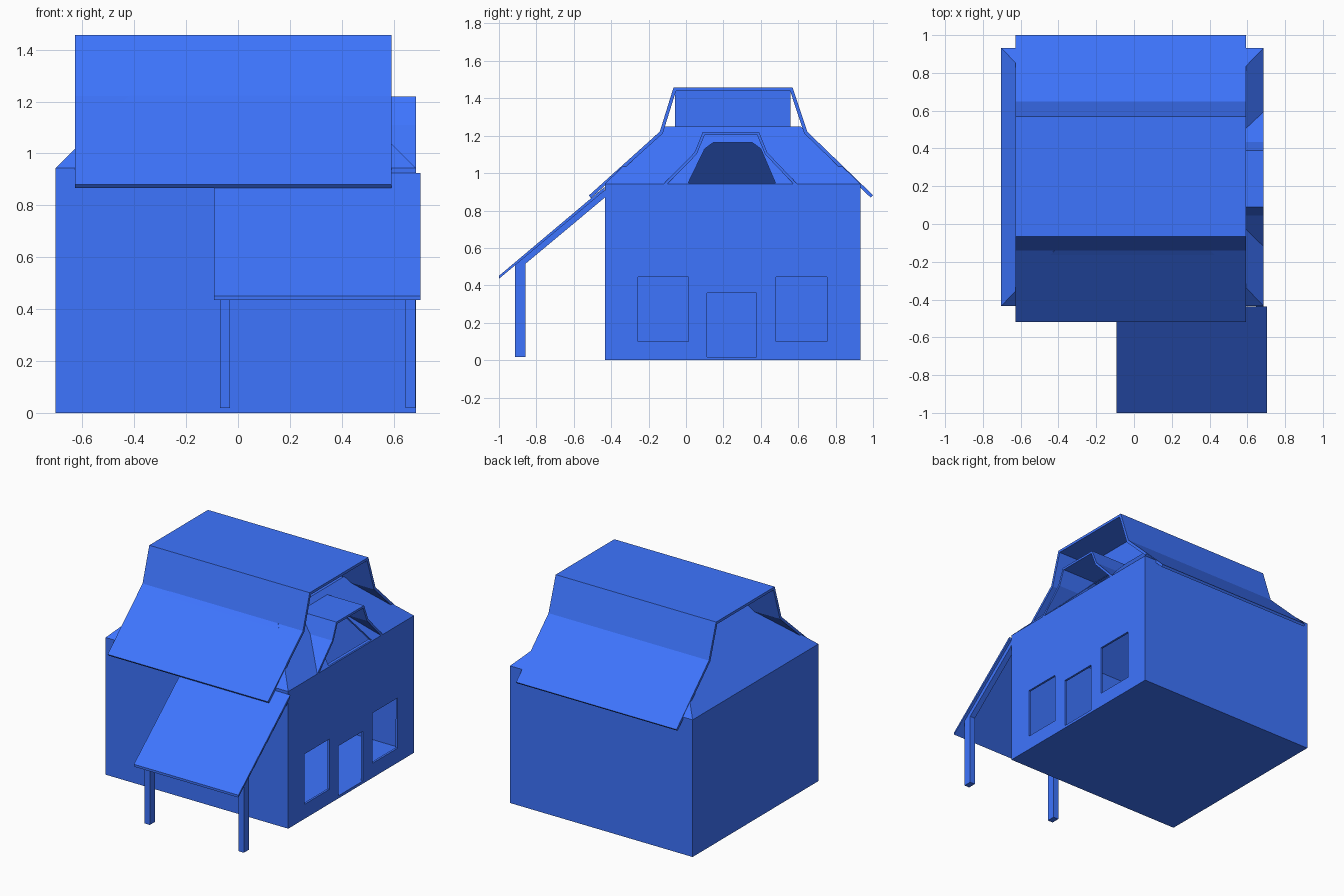
import bpy, bmesh
from mathutils import Vector

if "Cube" in bpy.data.objects:
    bpy.data.objects.remove(bpy.data.objects["Cube"])

# Blue paint shared by every part
blue = bpy.data.materials.new("blue_paint")
blue.diffuse_color = (.048, .178, 1.0, 1.0)
blue.use_nodes = True
blue.node_tree.nodes["Principled BSDF"].inputs["Base Color"].default_value = blue.diffuse_color


def make(name, bm):
    bmesh.ops.recalc_face_normals(bm, faces=bm.faces)
    me = bpy.data.meshes.new(name)
    bm.to_mesh(me)
    bm.free()
    me.materials.append(blue)
    ob = bpy.data.objects.new(name, me)
    bpy.context.collection.objects.link(ob)
    return ob


def loft(bm, rings, cap=True):
    rows = [[bm.verts.new(p) for p in r] for r in rings]
    n = len(rows[0])
    for a, b in zip(rows, rows[1:]):
        for i in range(n):
            j = (i + 1) % n
            bm.faces.new((a[i], a[j], b[j], b[i]))
    if cap:
        bm.faces.new(rows[0][::-1])
        bm.faces.new(rows[-1])


def rect(x0, x1, y0, y1, z):
    return [(x0, y0, z), (x1, y0, z), (x1, y1, z), (x0, y1, z)]


def box(name, x0, x1, y0, y1, z0, z1):
    bm = bmesh.new()
    loft(bm, [rect(x0, x1, y0, y1, z0), rect(x0, x1, y0, y1, z1)])
    return make(name, bm)


def prism(name, yz, back, front):
    """Extrude a y-z outline along x; back maps z to the rear x."""
    bm = bmesh.new()
    loft(bm, [[(back(z), y, z) for y, z in yz], [(front, y, z) for y, z in yz]])
    return make(name, bm)


def strip(pts, t):
    """Closed outline of a bent sheet, thickened to its right-hand side."""
    p = [Vector(q) for q in pts]
    d = [(b - a).normalized() for a, b in zip(p, p[1:])]
    nrm = [Vector((v.y, -v.x)) for v in d]
    inner = []
    for i, q in enumerate(p):
        a, b = nrm[max(i - 1, 0)], nrm[min(i, len(nrm) - 1)]
        m = (a + b).normalized()
        inner.append(q + m * (t / m.dot(a)))
    return [tuple(q) for q in p] + [tuple(q) for q in reversed(inner)]


# Hollow house: walls and hipped lower roof
bm = bmesh.new()
loft(bm, [rect(-.703, .686, -.434, .932, 0),
          rect(-.703, .686, -.434, .932, .943),
          rect(-.393, .376, -.112, .612, 1.25)])
house = make("house_shell", bm)
sol = house.modifiers.new("wall_thickness", 'SOLIDIFY')
sol.thickness = .015
sol.offset = -1
sol.use_even_offset = True

# Openings: two windows, door and dormer hole
cutters = [box("window_cutter_a", .6, .8, -.257, .013, .10, .445),
           box("door_cutter", .6, .8, .112, .377, .018, .36),
           box("window_cutter_b", .6, .8, .48, .755, .10, .445),
           prism("dormer_cutter", [(.012, .948), (.10, 1.13), (.145, 1.163),
                                   (.355, 1.163), (.40, 1.13), (.478, .948)],
                 lambda z: .42, .8)]
for c in cutters:
    c.hide_render = True
    c.display_type = 'WIRE'
    b = house.modifiers.new(c.name, 'BOOLEAN')
    b.operation = 'DIFFERENCE'
    b.solver = 'EXACT'
    b.object = c

# Upper attic block under the main roof
box("attic_block", -.36, .345, -.06, .56, 1.24, 1.442)

# Main roof sheet
prism("main_roof", strip([(-.52, .88), (-.14, 1.222), (-.067, 1.457), (.57, 1.457),
                          (.648, 1.222), (1.0, .882)], .018),
      lambda z: -.628, .592)

# Dormer roof, cut at the back to follow the hip
prism("dormer_roof", strip([(-.12, .942), (.045, 1.11), (.09, 1.22), (.39, 1.22),
                            (.435, 1.11), (.595, .942)], .015),
      lambda z: .686 - max(z - .942, 0) - .008, .686)

# Porch roof with upright ends, rafters and posts
prism("porch_roof", [(-1.0, .435), (-1.0, .451), (-.437, .925), (-.437, .905)],
      lambda z: -.092, .703)
for side, x in (("left", -.07), ("right", .645)):
    prism("porch_rafter_" + side, strip([(-.915, .507), (-.432, .91)], .03),
          lambda z, x=x: x, x + .04)
    box("porch_post_" + side, x, x + .04, -.915, -.857, .018, .52)
